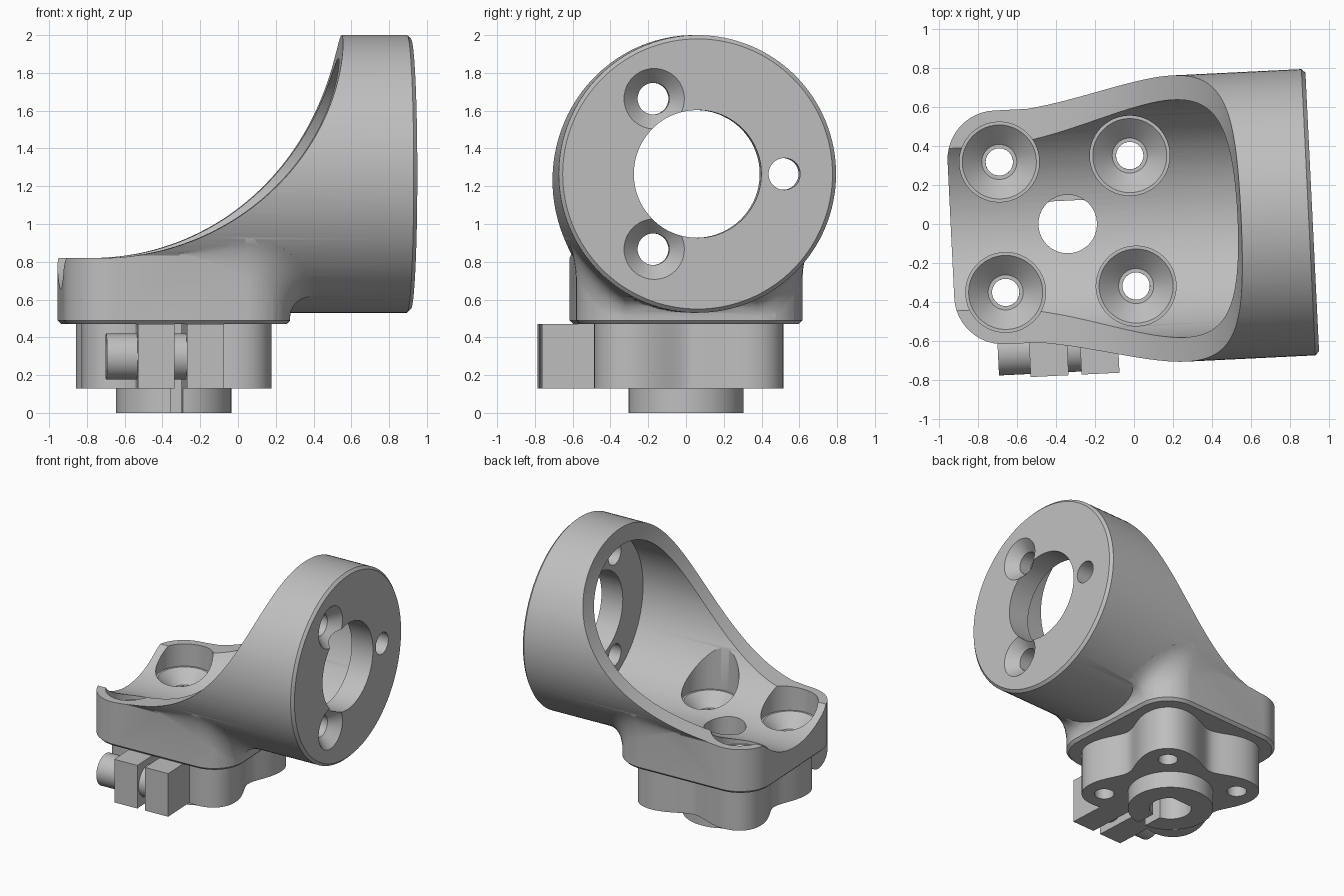
import bpy, bmesh
from math import sin, cos, pi, sqrt, radians
from mathutils import Matrix, Vector

if "Cube" in bpy.data.objects:
    bpy.data.objects.remove(bpy.data.objects["Cube"])

grey = bpy.data.materials.new("machined_grey")
grey.use_nodes = True
grey.diffuse_color = (0.52, 0.52, 0.52, 1)
grey.node_tree.nodes["Principled BSDF"].inputs["Base Color"].default_value = grey.diffuse_color

AXIS_Z, RADIUS, BORE = 1.265, 0.735, 0.61
END = 1.256                    # outer face of the round flange
HALF, CORNER = 0.6, 0.25       # base plate outline


def loft(name, rings):
    """Closed solid through rings of equal point count."""
    bm = bmesh.new()
    loops = [[bm.verts.new(p) for p in ring] for ring in rings]
    n = len(loops[0])
    for a, b in zip(loops, loops[1:]):
        for i in range(n):
            j = (i + 1) % n
            bm.faces.new((a[i], a[j], b[j], b[i]))
    bm.faces.new(loops[0])
    bm.faces.new(loops[-1])
    bmesh.ops.recalc_face_normals(bm, faces=bm.faces)
    mesh = bpy.data.meshes.new(name)
    bm.to_mesh(mesh)
    bm.free()
    mesh.materials.append(grey)
    obj = bpy.data.objects.new(name, mesh)
    bpy.context.collection.objects.link(obj)
    return obj


def prism(name, outline, z0, z1):
    return loft(name, [[(x, y, z) for x, y in outline] for z in (z0, z1)])


def turned(name, steps, centre, axis="z", n=64):
    """Turned solid; steps are (position along axis, radius)."""
    a, b = centre
    rings = []
    for t, r in steps:
        circle = [(r * cos(2 * pi * i / n), r * sin(2 * pi * i / n)) for i in range(n)]
        rings.append([(a + p, b + q, t) if axis == "z" else (t, a + p, b + q) for p, q in circle])
    return loft(name, rings)


def combine(obj, other, operation="DIFFERENCE"):
    other.hide_render = True
    mod = obj.modifiers.new("join", "BOOLEAN")
    mod.operation, mod.solver, mod.object = operation, "EXACT", other
    bpy.ops.object.select_all(action="DESELECT")
    bpy.context.view_layer.objects.active = obj
    obj.select_set(True)
    bpy.ops.object.modifier_apply(modifier=mod.name)
    bpy.data.objects.remove(other)


def rounded(inset=0.0):
    """Rounded square outline, shrunk by inset."""
    c, r = HALF - CORNER, CORNER - inset
    pts = []
    for k, (sx, sy) in enumerate(((1, 1), (-1, 1), (-1, -1), (1, -1))):
        for i in range(13):
            t = (k + i / 12) * pi / 2
            pts.append((sx * c + r * cos(t), sy * c + r * sin(t)))
    return pts


def underside(v):
    return AXIS_Z - sqrt(max(RADIUS ** 2 - v * v, 0))


# Body: chamfered base plate joined to the round housing
body = loft("bracket_body", [[(x, y, z) for x, y in rounded(d)]
                             for d, z in ((0.02, 0.47), (0, 0.49), (0, 0.832))])
housing = turned("housing", [(-0.35, RADIUS), (END - 0.02, RADIUS), (END, RADIUS - 0.02)],
                 (0, AXIS_Z), "x", 128)
combine(body, housing, "UNION")

# Blend between plate wall and the underside of the housing
c = HALF - CORNER
path = [(i * c / 4, -HALF, -pi / 2) for i in range(4)]
for sy, start in ((-1, -pi / 2), (1, 0)):
    path += [(c + CORNER * cos(t), sy * c + CORNER * sin(t), t)
             for t in (start + i * pi / 24 for i in range(13))]
path += [(i * c / 4, HALF, pi / 2) for i in (3, 2, 1, 0)]
sections = []
for u, v, t in path:
    n = Vector((cos(t), sin(t), 0))
    scale = min(max(u / c, 0.06), 1)
    reach = scale * (0.15 * n.x ** 2 + 0.05 * n.y ** 2)
    z = underside(v)
    drop = min(0.2 * scale, z - 0.492)
    wall = Vector((u, v, 0)) - n * 0.002
    tip = Vector((u, v, 0)) + n * reach
    tip.z = underside(tip.y)
    low, mid = wall + Vector((0, 0, z - drop)), wall + Vector((0, 0, z))
    ring = [low * (1 - s) ** 2 + mid * 2 * s * (1 - s) + tip * s * s for s in (i / 6 for i in range(7))]
    ring += [tip + Vector((0, 0, 0.03)), mid - n * 0.06 + Vector((0, 0, 0.03)), low - n * 0.06]
    sections.append(ring)
combine(body, loft("blend", sections), "UNION")

# Curved scoop that opens the housing from above
R, cu, cz = 1.306, -0.41, 2.126
profile = [(-1, 2.5), (-1, cz - R)]
profile += [(cu + R * sin(t), cz - R * cos(t)) for t in (i * pi / 96 for i in range(49))]
profile += [(cu + R, 2.5)]
combine(body, loft("scoop", [[(u, v, z) for u, z in profile] for v in (-1, 1)]))

# Inner bore and flange openings
combine(body, turned("bore", [(-1, BORE), (END - 0.18, BORE)], (0, AXIS_Z), "x", 128))
combine(body, turned("window", [(0.9, 0.338), (1.4, 0.338)], (0, AXIS_Z), "x", 96))
for k in range(3):
    t = 2 * pi * k / 3
    spot = (0.46 * cos(t), AXIS_Z + 0.46 * sin(t))
    steps = [(0.9, 0.084), (1.4, 0.084)]
    if k:
        steps = [(0.9, 0.084), (END - 0.08, 0.084), (END, 0.16), (1.4, 0.16)]
    combine(body, turned("flange_hole", steps, spot, "x", 48))

# Countersunk pockets and centre hole in the plate
bolts = [(sx * 0.335, sy * 0.335) for sx in (-1, 1) for sy in (-1, 1)]
for spot in bolts:
    combine(body, turned("pocket", [(0.4, 0.07), (0.55, 0.07), (0.55, 0.09), (0.645, 0.19),
                                    (0.645, 0.205), (1.1, 0.205)], spot))
combine(body, turned("centre_hole", [(0.4, 0.15), (1, 0.15)], (0, 0)))

# Four-lobed clamp under the plate with its hub and two ears
lobes = []
for i in range(128):
    t = 2 * pi * i / 128
    r = 0.525 - 0.11 * cos(4 * t)
    lobes.append((r * cos(t), r * sin(t)))
clamp = prism("clamp", lobes, 0.13, 0.47)
ears = [(-0.228, -0.775), (0.228, -0.775), (0.228, -0.1), (-0.228, -0.1)]
combine(clamp, prism("ears", ears, 0.13, 0.47), "UNION")
combine(clamp, turned("hub", [(0, 0.305), (0.3, 0.305)], (0, 0)), "UNION")

# Flatted shaft hole, clamping slit and bolt holes
shaft = [(0.15 * cos(2 * pi * i / 64), min(0.15 * sin(2 * pi * i / 64), 0.12)) for i in range(64)]
combine(clamp, prism("shaft_hole", shaft, -0.1, 0.6))
slit = [(-0.033, -1), (0.033, -1), (0.033, -0.05), (-0.033, -0.05)]
combine(clamp, prism("slit", slit, -0.1, 0.6))
for spot in bolts:
    combine(clamp, turned("bolt_hole", [(0, 0.07), (0.6, 0.07)], spot, n=32))

# Clamping screw through the ears
screw = turned("clamp_screw", [(-0.39, 0.122), (0.1, 0.122)], (-0.637, 0.298), "x", 48)

# Set the assembly at its slight turn and shade it
place = Matrix.Translation((-0.34, 0, 0)) @ Matrix.Rotation(radians(2.8), 4, "Z")
for obj in (body, clamp, screw):
    obj.data.transform(place)
    bpy.ops.object.select_all(action="DESELECT")
    bpy.context.view_layer.objects.active = obj
    obj.select_set(True)
    bpy.ops.object.shade_smooth_by_angle(angle=radians(28))
